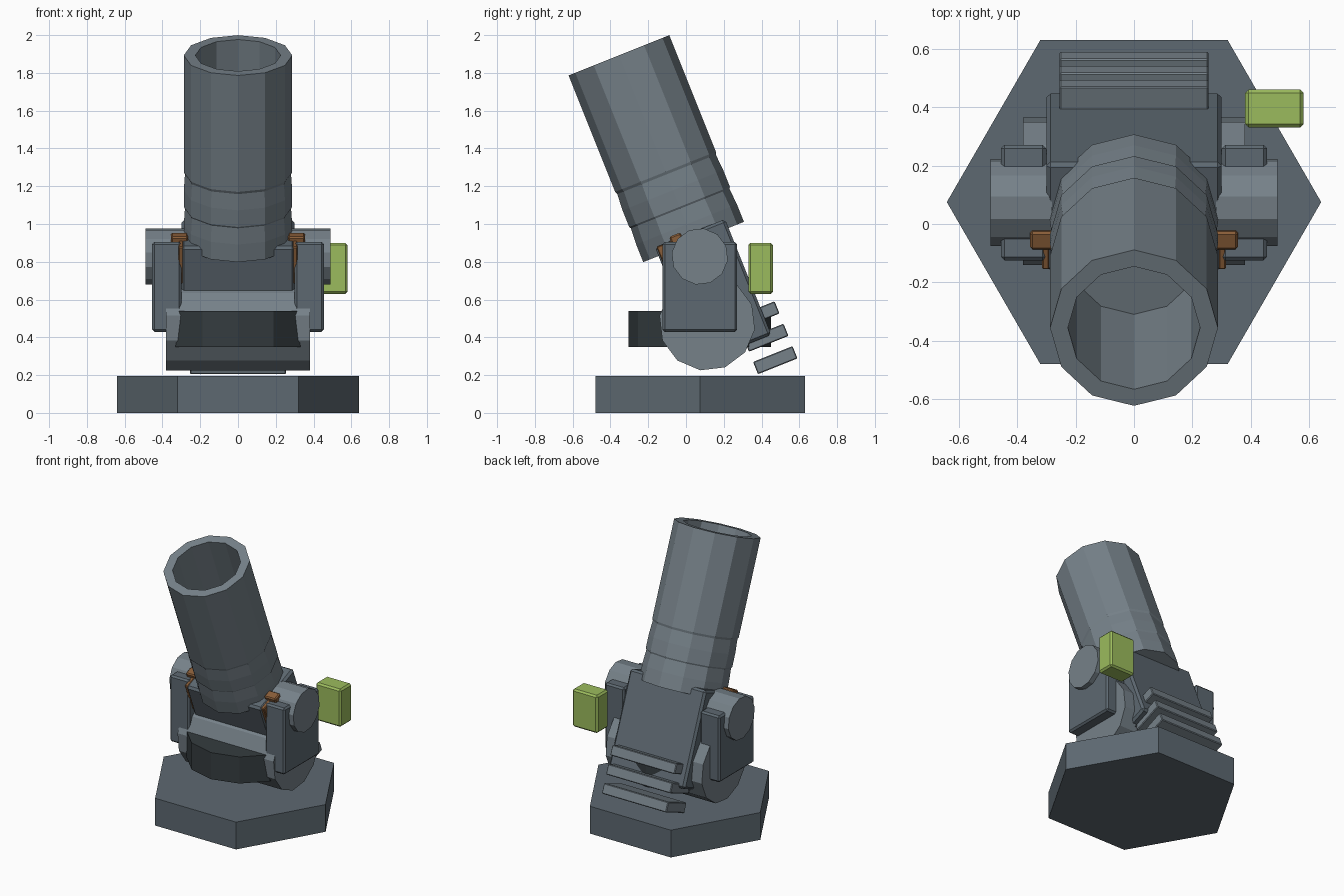
import bpy, bmesh, math
from mathutils import Matrix, Vector

if "Cube" in bpy.data.objects:
    bpy.data.objects.remove(bpy.data.objects["Cube"])

TILT = math.radians(21.8)
TILT_M = Matrix.Rotation(TILT, 4, 'X')


def material(name, rgb):
    m = bpy.data.materials.new(name)
    m.diffuse_color = (*rgb, 1)
    m.use_nodes = True
    m.node_tree.nodes["Principled BSDF"].inputs["Base Color"].default_value = m.diffuse_color
    return m


SLATE = material("slate", (0.11, 0.14, 0.165))
LIGHT = material("light_slate", (0.18, 0.22, 0.25))
DARK = material("dark_slate", (0.035, 0.045, 0.05))
GREEN = material("green", (0.33, 0.50, 0.11))
BROWN = material("brown", (0.25, 0.11, 0.04))


def finish(name, bm, mat, bevel=0.0, mirror=False):
    bmesh.ops.recalc_face_normals(bm, faces=bm.faces)
    mesh = bpy.data.meshes.new(name)
    bm.to_mesh(mesh)
    bm.free()
    mesh.materials.append(mat)
    obj = bpy.data.objects.new(name, mesh)
    bpy.context.collection.objects.link(obj)
    if bevel:
        b = obj.modifiers.new("bevel", 'BEVEL')
        b.width = bevel
        b.segments = 1
    if mirror:
        obj.modifiers.new("mirror", 'MIRROR')
    return obj


def box(name, centre, size, mat, tilted=False, bevel=0.012, mirror=False):
    bm = bmesh.new()
    rot = TILT_M if tilted else Matrix.Identity(4)
    bmesh.ops.create_cube(bm, size=1, matrix=Matrix.Translation(centre) @ rot @ Matrix.Diagonal((*size, 1)))
    return finish(name, bm, mat, bevel, mirror)


def cylinder(name, centre, radius, length, sides, mat, rot, mirror=False):
    bm = bmesh.new()
    bmesh.ops.create_cone(bm, cap_ends=True, segments=sides, radius1=radius, radius2=radius,
                          depth=length, matrix=Matrix.Translation(centre) @ rot)
    return finish(name, bm, mat, 0, mirror)


def lathe(name, profile, sides, matrix, mat):
    bm = bmesh.new()
    rings = [[bm.verts.new((r * math.cos(2 * math.pi * i / sides), r * math.sin(2 * math.pi * i / sides), z))
              for i in range(sides)] for r, z in profile]
    for a, b in zip(rings, rings[1:]):
        for i in range(sides):
            j = (i + 1) % sides
            bm.faces.new((a[i], a[j], b[j], b[i]))
    bm.faces.new(rings[0][::-1])
    bm.faces.new(rings[-1])
    bm.transform(matrix)
    return finish(name, bm, mat)


Z_AXIS = Matrix.Rotation(math.pi / 2, 4, 'Z')      # upright cylinders
X_AXIS = TILT_M @ Matrix.Rotation(math.pi / 2, 4, 'Y')  # tilted cross cylinders

# Hexagonal base with corners on the x axis
bm = bmesh.new()
bmesh.ops.create_cone(bm, cap_ends=True, segments=6, radius1=0.64, radius2=0.64, depth=0.195,
                      matrix=Matrix.Translation((0, 0.075, 0.0975)) @ Matrix.Rotation(math.pi / 2, 4, 'Z'))
finish("base", bm, SLATE)

# Turntable and the cross drum that carries the cradle
cylinder("turntable", (0, 0.073, 0.445), 0.378, 0.19, 12, DARK, Z_AXIS)
cylinder("drum", (0, 0.112, 0.478), 0.255, 0.76, 12, LIGHT, X_AXIS)

# Hollow barrel with a shallow ribbed breech end
barrel_profile = [(0.287, 0), (0.287, 0.1), (0.281, 0.19), (0.287, 0.2), (0.287, 0.295),
                  (0.281, 0.385), (0.287, 0.4), (0.287, 1.064), (0.226, 1.064), (0.226, 0.375)]
lathe("barrel", barrel_profile, 12, Matrix.Translation((0, 0.04, 0.905)) @ TILT_M, LIGHT)

# Tilted cradle block
axis = Vector((0, -math.sin(TILT), math.cos(TILT)))
box("cradle", Vector((0, 0.021, 0.952)) - axis * 0.33, (0.6, 0.40, 0.66), SLATE, True, 0.015)

# Side brackets and trunnions
box("side_bracket", (0.3775, 0.073, 0.667), (0.155, 0.395, 0.475), SLATE, mirror=True)
cylinder("trunnion", (0.385, 0.073, 0.828), 0.15, 0.21, 12, LIGHT, X_AXIS, mirror=True)

# Brown clamp plates and lugs
box("clamp_plate", (0.302, -0.02, 0.82), (0.026, 0.21, 0.21), BROWN, True, 0.005, True)
box("clamp_lug", (0.31, -0.05, 0.92), (0.09, 0.065, 0.05), BROWN, True, 0.008, True)

# Three cooling fins behind the cradle
for i in range(3):
    centre = Vector((0, 0.425, 0.398)) + axis * 0.128 * (1 - i)
    box(f"fin_{i + 1}", centre, (0.51, 0.225, 0.07), LIGHT, True, 0.005)

# Green sight box on the right
box("sight_box", (0.48, 0.395, 0.765), (0.20, 0.13, 0.27), GREEN)
